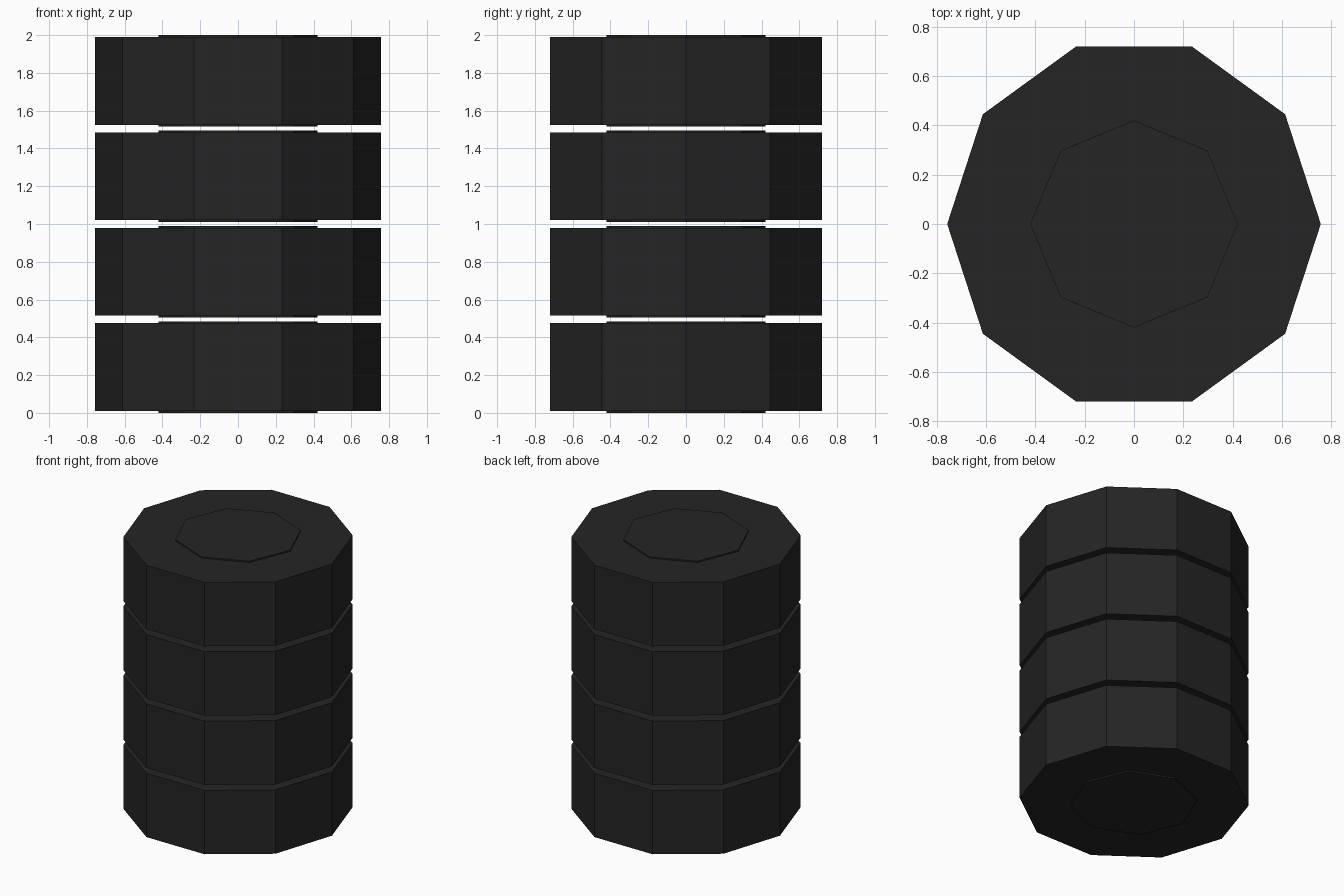
import bpy

if "Cube" in bpy.data.objects:
    bpy.data.objects.remove(bpy.data.objects["Cube"])

# Colour
rubber = bpy.data.materials.new("black_rubber")
rubber.diffuse_color = (0.018, 0.018, 0.018, 1)
rubber.use_nodes = True
rubber.node_tree.nodes["Principled BSDF"].inputs["Base Color"].default_value = rubber.diffuse_color

TIERS = 4
PITCH = 0.505       # spacing between stacked tyres
HUB_H = 0.485
TYRE_H = 0.465


def prism(name, sides, radius, height, z, angle):
    """Flat-shaded upright prism centred at height z, first corner along +x."""
    bpy.ops.mesh.primitive_cylinder_add(
        vertices=sides, radius=radius, depth=height,
        location=(0, 0, z), rotation=(0, 0, angle))
    obj = bpy.context.object
    obj.name = name
    obj.data.materials.append(rubber)
    return obj


# Stack of ten-sided tyres, each with a slightly taller eight-sided hub
for i in range(TIERS):
    z = i * PITCH + HUB_H / 2
    # cylinder corners start on +y, so a quarter turn puts one on +x
    prism(f"tyre_{i + 1}", 10, 0.757, TYRE_H, z, 1.5707963)
    prism(f"hub_{i + 1}", 8, 0.42, HUB_H, z, 0)
